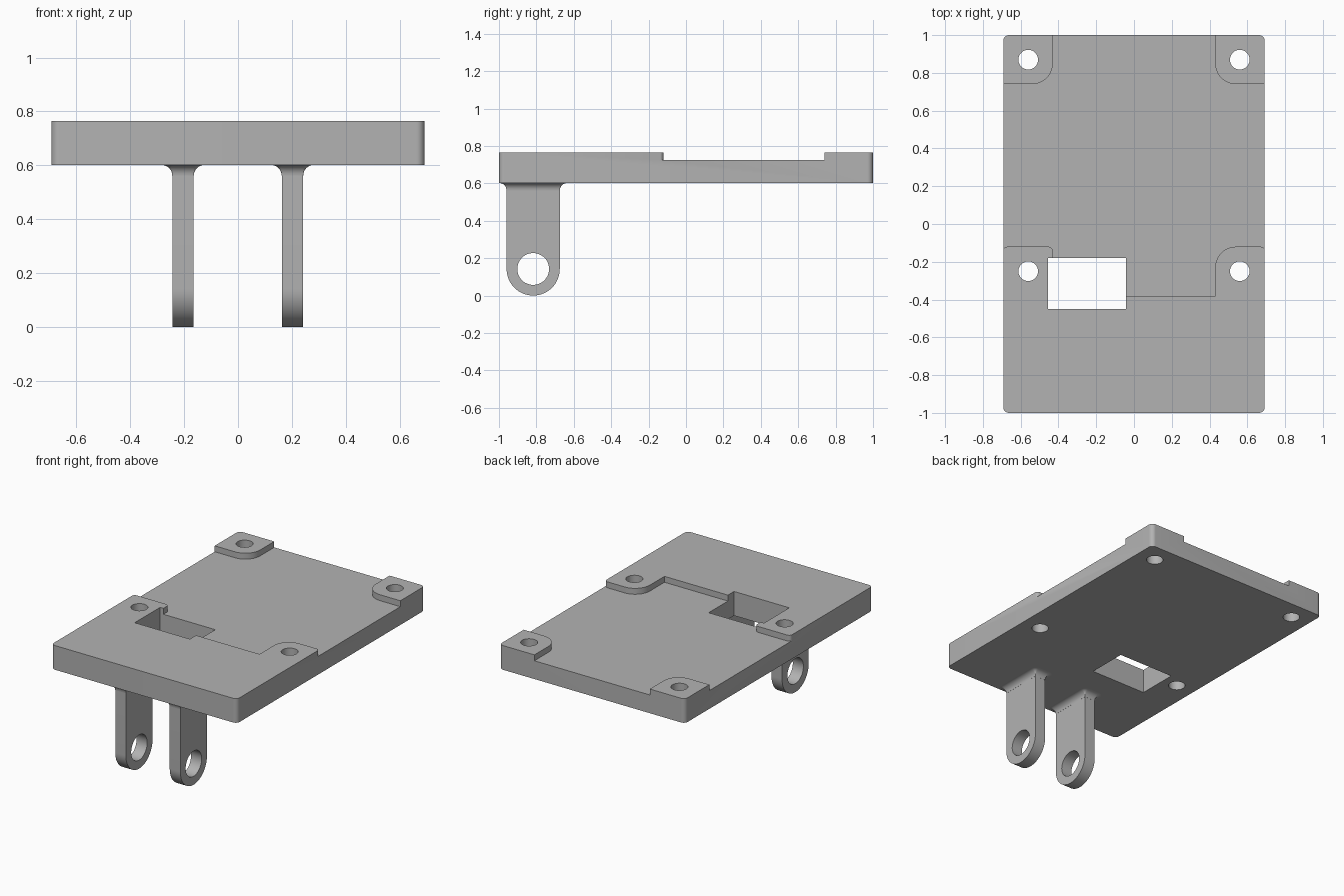
import bpy, bmesh, math
from mathutils import Vector, Matrix

cube = bpy.data.objects.get("Cube")
if cube:
    bpy.data.objects.remove(cube, do_unlink=True)

grey = bpy.data.materials.new("plain grey")
grey.use_nodes = True
colour = (0.45, 0.45, 0.45, 1)
grey.diffuse_color = colour
grey.node_tree.nodes["Principled BSDF"].inputs["Base Color"].default_value = colour


def rounded(corners, steps=10):
    """Outline from (x, y, radius) corners, with right-angled corners rounded."""
    pts = []
    for i, (x, y, r) in enumerate(corners):
        p = Vector((x, y))
        if r == 0:
            pts.append(p)
            continue
        a = (Vector(corners[i - 1][:2]) - p).normalized() * r
        b = (Vector(corners[(i + 1) % len(corners)][:2]) - p).normalized() * r
        for k in range(steps + 1):
            t = math.pi / 2 * k / steps
            pts.append(p + a * (1 - math.sin(t)) + b * (1 - math.cos(t)))
    return pts


def rectangle(x0, x1, y0, y1, r=0):
    return rounded([(x0, y0, r), (x1, y0, r), (x1, y1, r), (x0, y1, r)])


def circle(x, y, r, n=48):
    return [Vector((x + r * math.cos(2 * math.pi * k / n),
                    y + r * math.sin(2 * math.pi * k / n))) for k in range(n)]


def loft(name, layers, matrix=Matrix()):
    """Closed solid through a stack of (outline, height) layers."""
    bm = bmesh.new()
    rings = [[bm.verts.new((p.x, p.y, z)) for p in pts] for pts, z in layers]
    n = len(rings[0])
    for low, high in zip(rings, rings[1:]):
        for i in range(n):
            j = (i + 1) % n
            bm.faces.new((low[i], low[j], high[j], high[i]))
    bm.faces.new(rings[0][::-1])
    bm.faces.new(rings[-1])
    bm.transform(matrix)
    bmesh.ops.recalc_face_normals(bm, faces=bm.faces)
    mesh = bpy.data.meshes.new(name)
    bm.to_mesh(mesh)
    bm.free()
    mesh.materials.append(grey)
    obj = bpy.data.objects.new(name, mesh)
    bpy.context.collection.objects.link(obj)
    return obj


def activate(obj):
    bpy.ops.object.select_all(action='DESELECT')
    obj.select_set(True)
    bpy.context.view_layer.objects.active = obj


def combine(obj, other, operation='DIFFERENCE'):
    activate(obj)
    mod = obj.modifiers.new("combine", 'BOOLEAN')
    mod.operation, mod.object, mod.solver = operation, other, 'EXACT'
    bpy.ops.object.modifier_apply(modifier=mod.name)
    bpy.data.objects.remove(other, do_unlink=True)


def smooth(obj):
    activate(obj)
    bpy.ops.object.shade_smooth_by_angle(angle=math.radians(30))


BOTTOM, FLOOR, TOP = 0.602, 0.725, 0.765
HALF = 0.692

# Base plate with rounded corners
outline = rectangle(-HALF, HALF, -1, 1, 0.03)
plate = loft("base_plate", [(outline, BOTTOM), (outline, TOP)])

# Shallow recess that leaves four raised corner pads
EDGE, OUT = HALF + 0.002, HALF + 0.1
recess = rounded([
    (-0.43, -0.385, 0), (0.43, -0.385, 0), (0.43, -0.12, 0.11),
    (EDGE, -0.12, 0.025), (EDGE, -0.15, 0), (OUT, -0.15, 0), (OUT, 0.74, 0),
    (0.43, 0.74, 0.11), (0.43, 1.1, 0), (-0.43, 1.1, 0), (-0.43, 0.74, 0.11),
    (-OUT, 0.74, 0), (-OUT, -0.15, 0), (-EDGE, -0.15, 0),
    (-EDGE, -0.12, 0.025), (-0.43, -0.12, 0.025)])
combine(plate, loft("recess_cutter", [(recess, FLOOR), (recess, 1)]))

# Rectangular window and four screw holes
window = rectangle(-0.455, -0.043, -0.45, -0.18)
combine(plate, loft("window_cutter", [(window, 0.4), (window, 1)]))
for x in (-0.56, 0.56):
    for y in (-0.25, 0.87):
        hole = circle(x, y, 0.052)
        combine(plate, loft("hole_cutter", [(hole, 0.4), (hole, 1)]))
smooth(plate)

# Two hinge lugs with round ends, a pin hole and a flared root
Y, R, THICK, FLARE = -0.817, 0.142, 0.079, 0.04
TO_X = Matrix(((0, 0, 1, 0), (1, 0, 0, 0), (0, 1, 0, 0), (0, 0, 0, 1)))
for side, x in (("right", -0.204), ("left", 0.202)):
    x0, x1 = x - THICK / 2, x + THICK / 2
    arc = [Vector((Y + R * math.cos(a), R + R * math.sin(a)))
           for a in (math.pi * (1 + k / 32) for k in range(33))]
    profile = arc + [Vector((Y + R, BOTTOM)), Vector((Y - R, BOTTOM))]
    lug = loft(side + "_lug", [(profile, x0), (profile, x1)], TO_X)
    pin = circle(Y, R, 0.085)
    combine(lug, loft("pin_cutter", [(pin, x0 - 0.1), (pin, x1 + 0.1)], TO_X))
    smooth(lug)

    layers = []
    for k in range(9):
        t = math.pi / 2 * k / 8
        d = FLARE * (1 - math.cos(t)) + 0.0005
        layers.append((rectangle(x0 - d, x1 + d, Y - R - d, Y + R + d, d),
                       BOTTOM - FLARE * (1 - math.sin(t))))
    smooth(loft(side + "_lug_flare", layers))
